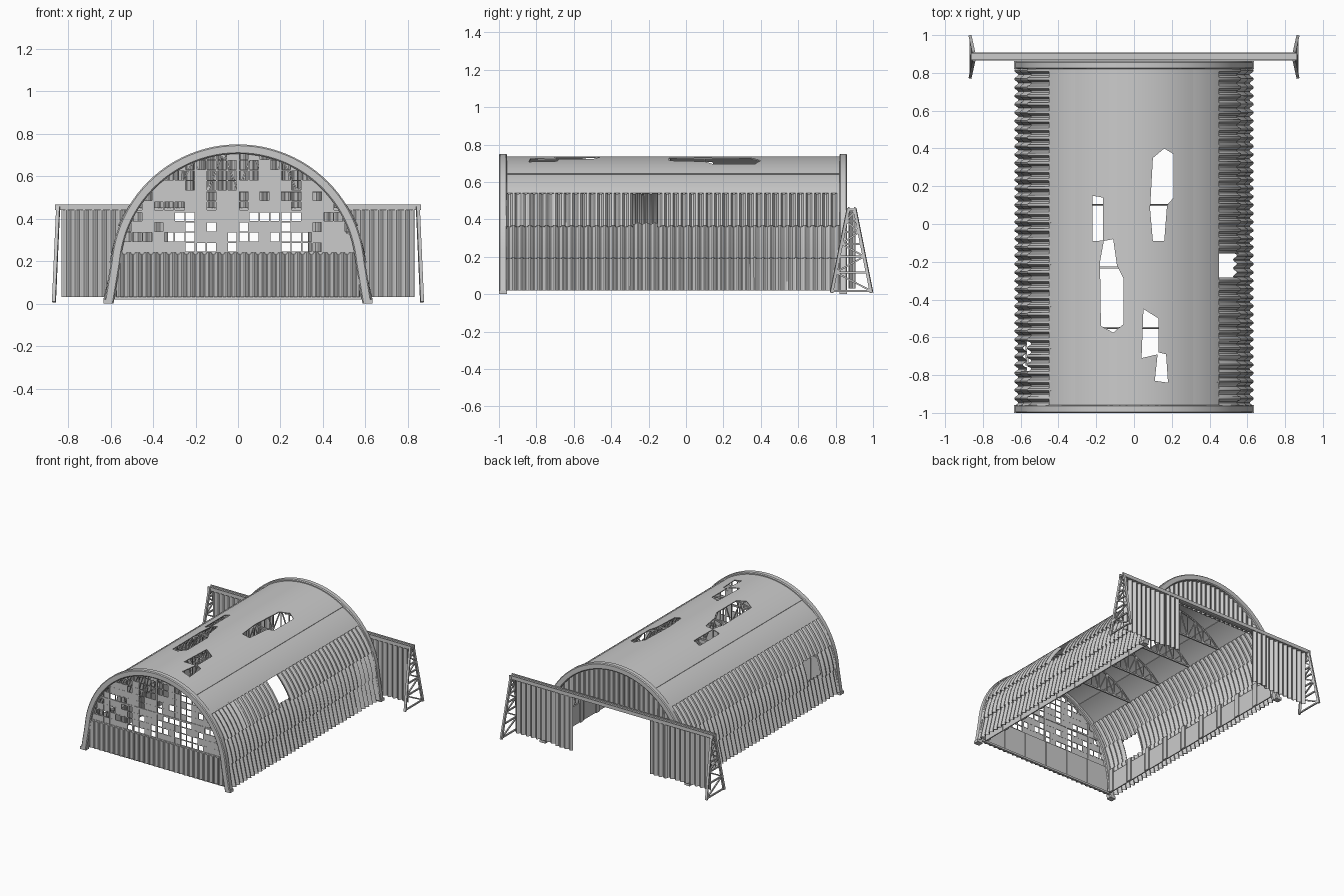
import bpy, bmesh, math, random
from mathutils import Vector, Matrix

if "Cube" in bpy.data.objects:
    bpy.data.objects.remove(bpy.data.objects["Cube"])

random.seed(4)
CZ, R = 0.15, 0.58
FRONT, BACK = -0.96, 0.83


def finish(name, bm, smooth=False, thick=0):
    bmesh.ops.recalc_face_normals(bm, faces=bm.faces)
    me = bpy.data.meshes.new(name)
    bm.to_mesh(me)
    bm.free()
    ob = bpy.data.objects.new(name, me)
    bpy.context.collection.objects.link(ob)
    bpy.ops.object.select_all(action='DESELECT')
    ob.select_set(True)
    bpy.context.view_layer.objects.active = ob
    if thick:
        m = ob.modifiers.new("thickness", 'SOLIDIFY')
        m.thickness, m.offset = thick, 0
        bpy.ops.object.modifier_apply(modifier=m.name)
    if smooth:
        bpy.ops.object.shade_smooth_by_angle(angle=math.radians(35))
    return ob


def arch(t, d=0.0):
    """Point of the hangar section: t degrees from the crown, d outward offset."""
    a = math.radians(abs(t))
    x = (R + d) * math.sin(a)
    z = CZ + (R + d) * math.cos(a)
    if abs(t) > 85:
        x = (R + d) * math.sin(math.radians(85)) + (abs(t) - 85) / 18 * 0.03
        z = CZ + R * math.cos(a) + d * 0.087 * max(0, (105 - abs(t)) / 20)
    return math.copysign(x, t), z


def height(x, r=0.575):
    return CZ + math.sqrt(max(r * r - x * x, 0))


def grid(bm, rows):
    vs = [[bm.verts.new(p) for p in row] for row in rows]
    for a, b in zip(vs, vs[1:]):
        for i in range(len(a) - 1):
            bm.faces.new((a[i], a[i + 1], b[i + 1], b[i]))


def box(bm, x0, x1, y0, y1, z0, z1):
    m = Matrix.Translation(((x0 + x1) / 2, (y0 + y1) / 2, (z0 + z1) / 2)) @ \
        Matrix.Diagonal((x1 - x0, y1 - y0, z1 - z0, 1))
    bmesh.ops.create_cube(bm, size=1, matrix=m)


def bar(bm, p, q, w):
    p, q = Vector(p), Vector(q)
    d = q - p
    m = Matrix.Translation((p + q) / 2) @ d.to_track_quat('Z', 'Y').to_matrix().to_4x4() @ \
        Matrix.Diagonal((w, w, d.length, 1))
    bmesh.ops.create_cube(bm, size=1, matrix=m)


def prism(bm, pts, axis_from, axis_to, place):
    a = [bm.verts.new(place(u, v, axis_from)) for u, v in pts]
    b = [bm.verts.new(place(u, v, axis_to)) for u, v in pts]
    bm.faces.new(a)
    bm.faces.new(b[::-1])
    for i in range(len(a)):
        j = (i + 1) % len(a)
        bm.faces.new((a[i], b[i], b[j], a[j]))


def wave(s, square=False):
    c = math.sin(2 * math.pi * s)
    return max(-1, min(1, 1.6 * c)) if square else c


def sheet(bm, t0, t1, y0, y1, amp=0.0, lift0=0.0, lift1=0.0, square=False, nt=8):
    ny = max(1, round((y1 - y0) / 0.0445 * 8)) if amp else 24
    rows = []
    for j in range(ny + 1):
        y = y0 + (y1 - y0) * j / ny
        row = []
        for i in range(nt + 1):
            f = i / nt
            x, z = arch(t0 + (t1 - t0) * f, lift0 + (lift1 - lift0) * f + amp * wave(y / 0.0445, square))
            row.append((x, y, z))
        rows.append(row)
    grid(bm, rows)


def corrugated(bm, x0, x1, y, z0, top, amp=0.008, period=0.042):
    n = max(2, round((x1 - x0) / period * 8))
    xs = [x0 + (x1 - x0) * i / n for i in range(n + 1)]
    grid(bm, [[(x, y + amp * wave(x / period), z) for x in xs for z in [z0]],
              [(x, y + amp * wave(x / period), top(x)) for x in xs]])


# corrugated side cladding: three overlapping courses per side, some sheets missing
courses = {
    "lower": (103, 84, [(FRONT, BACK)], [(FRONT, BACK)], False),
    "middle": (86, 67, [(FRONT, BACK)], [(FRONT, -0.78), (-0.62, BACK)], False),
    "upper": (69, 47.8, [(FRONT, -0.285), (-0.155, BACK)], [(FRONT, BACK)], True),
}
for course, (t0, t1, right, left, square) in courses.items():
    for side, s, spans in (("right", 1, right), ("left", -1, left)):
        bm = bmesh.new()
        for y0, y1 in spans:
            sheet(bm, s * t0, s * t1, y0, y1, 0.011, 0.014, 0.002, square)
        finish(f"{course}_cladding_{side}", bm, True, 0.003)

# smooth roof shoulders and crown
for side, s in (("right", 1), ("left", -1)):
    bm = bmesh.new()
    sheet(bm, s * 49, s * 31, FRONT, BACK, lift0=0.013, lift1=-0.004)
    finish(f"roof_shoulder_{side}", bm, True, 0.005)
bm = bmesh.new()
sheet(bm, -32.3, 32.3, FRONT, BACK, lift0=0.003, lift1=0.003, nt=24)
crown = finish("roof_crown", bm, False, 0.006)

# ragged holes in the crown
holes = [
    [(.16, .40), (.21, .37), (.21, .14), (.175, .1), (.16, -.09), (.10, -.09), (.085, .08), (.10, .35)],
    [(-.22, .15), (-.165, .14), (-.165, -.088), (-.22, -.09)],
    [(-.16, -.09), (-.11, -.08), (-.09, -.22), (-.055, -.29), (-.055, -.53), (-.11, -.575), (-.175, -.54), (-.18, -.2)],
    [(.05, -.45), (.13, -.5), (.13, -.68), (.17, -.69), (.18, -.84), (.11, -.83), (.125, -.69), (.04, -.71)],
]
bm = bmesh.new()
for h in holes:
    prism(bm, h, 0.5, 0.9, lambda u, v, w: (u, v, w))
cutter = finish("hole_cutter", bm)
cutter.hide_render = True
bpy.context.view_layer.objects.active = crown
mod = crown.modifiers.new("holes", 'BOOLEAN')
mod.operation, mod.solver, mod.object = 'DIFFERENCE', 'EXACT', cutter
bpy.ops.object.modifier_apply(modifier=mod.name)
bpy.data.objects.remove(cutter)
crown.select_set(True)
bpy.ops.object.shade_smooth_by_angle(angle=math.radians(35))

# end arches: rounded rectangular ribs
for name, y0, y1 in (("front_arch", -1.0, -0.957), ("back_arch", 0.82, 0.862)):
    bm = bmesh.new()
    sec = [(-.025, .006), (-.019, 0), (.014, 0), (.02, .006)]
    sec = [(d, y0 + e) for d, e in sec] + [(d, y1 - e) for d, e in reversed(sec)]
    rings = []
    for i in range(57):
        t = -105 + 210 * i / 56
        rings.append([bm.verts.new((arch(t, d)[0], y, arch(t, d)[1])) for d, y in sec])
    for a, b in zip(rings, rings[1:]):
        for i in range(8):
            j = (i + 1) % 8
            bm.faces.new((a[i], a[j], b[j], b[i]))
    bm.faces.new(rings[0])
    bm.faces.new(rings[-1])
    for s in (-1, 1):
        box(bm, s * .612 - .022, s * .612 + .022, y0, y1, 0, .02)
    finish(name, bm, True)

# front dado wall, with boards and sill behind it
bm = bmesh.new()
corrugated(bm, -.57, .57, -.985, .03, lambda x: .24)
finish("front_wall", bm, True, 0.003)
bm = bmesh.new()
for i in range(6):
    x = -.57 + .19 * i
    box(bm, x + .003, x + .187, -.972, -.964, .03, .235)
box(bm, -.59, .59, -.972, -.955, .02, .035)
finish("front_wall_lining", bm)

# front window: glazing bars and the panes that are left
CW, CH, Z0 = 0.05, 0.0485, 0.24
bars, panes = bmesh.new(), bmesh.new()
for i in range(-11, 12):
    x = i * CW
    bar(bars, (x, -.98, Z0), (x, -.98, height(x)), .012 if i % 4 == 0 else .006)
for j in range(10):
    z = Z0 + j * CH
    w = math.sqrt(max(.575 ** 2 - (z - CZ) ** 2, 0))
    bar(bars, (-w, -.98, z), (w, -.98, z), .012 if j in (0, 4) else .006)
    for i in range(-12, 12):
        x0, x1 = i * CW, (i + 1) * CW
        h0, h1 = height(x0), height(x1)
        if min(h0, h1) <= z + .004:
            continue
        keep = .5 if j < 4 else .42
        if abs(x0 + x1) / 2 > .36:
            keep += .2
        if random.random() < keep:
            z1 = z + CH
            prism(panes, [(x0, z), (x1, z), (x1, min(z1, h1)), (x0, min(z1, h0))], -.982, -.978,
                  lambda u, v, w: (u, w, v))
finish("window_bars", bars)
finish("window_panes", panes)

# back gable above the door opening
bm = bmesh.new()
corrugated(bm, -.49, .49, .838, .45, lambda x: max(height(x, .57), .452))
finish("back_gable", bm, True, 0.003)

# interior roof trusses
bm = bmesh.new()
for y in (-.55, -.23, .10, .42, .74):
    zc, n = .53, 12
    low = [(-.42 + .84 * i / n, zc) for i in range(n + 1)]
    up = [(x, height(x, .567)) for x, _ in low]
    at = lambda p: (p[0], y, p[1])
    bar(bm, at(low[0]), at(low[-1]), .011)
    for i in range(n):
        bar(bm, at(up[i]), at(up[i + 1]), .009)
        bar(bm, at(low[i + i % 2]), at(up[i + 1 - i % 2]), .007)
        if i:
            bar(bm, at(low[i]), at(up[i]), .006)
finish("roof_trusses", bm)

# interior low wall panels with short posts
for side, s in (("right", 1), ("left", -1)):
    bm = bmesh.new()
    for i in range(9):
        y = -.95 + .197 * i
        a, b = sorted((s * .566, s * .574))
        box(bm, a, b, y + .004, y + .193, .02, .17)
        a, b = sorted((s * .558, s * .568))
        box(bm, a, b, y - .02 + .03, y + .05, .02, .2)
    finish(f"inner_wall_{side}", bm)

# door beam with a rail on top
bm = bmesh.new()
box(bm, -.862, .862, .868, .905, .445, .458)
box(bm, -.862, .862, .865, .873, .44, .467)
box(bm, -.862, .862, .899, .907, .44, .467)
finish("door_beam", bm)

for side, s in (("right", 1), ("left", -1)):
    # sliding door leaves, parked open
    for leaf, a, b, y in (("outer", .45, .83, .88), ("inner", .33, .47, .897)):
        bm = bmesh.new()
        corrugated(bm, min(s * a, s * b), max(s * a, s * b), y, .03, lambda x: .45)
        finish(f"{leaf}_door_{side}", bm, True, 0.004)

    # lattice trestle carrying the beam end
    bm = bmesh.new()
    leg = lambda f, k: (s * (.867 - .02 * f), .885 + k * (.107 - .09 * f), .008 + .45 * f)
    levels = [.02, .24, .43, .58, .72, .85, .97]
    for k in (-1, 1):
        bar(bm, leg(0, k), leg(1, k), .016)
    for i, f in enumerate(levels):
        bar(bm, leg(f, -1), leg(f, 1), .010)
        if i:
            k = 1 if i % 2 else -1
            bar(bm, leg(levels[i - 1], k), leg(f, -k), .009)
    finish(f"trestle_{side}", bm)
